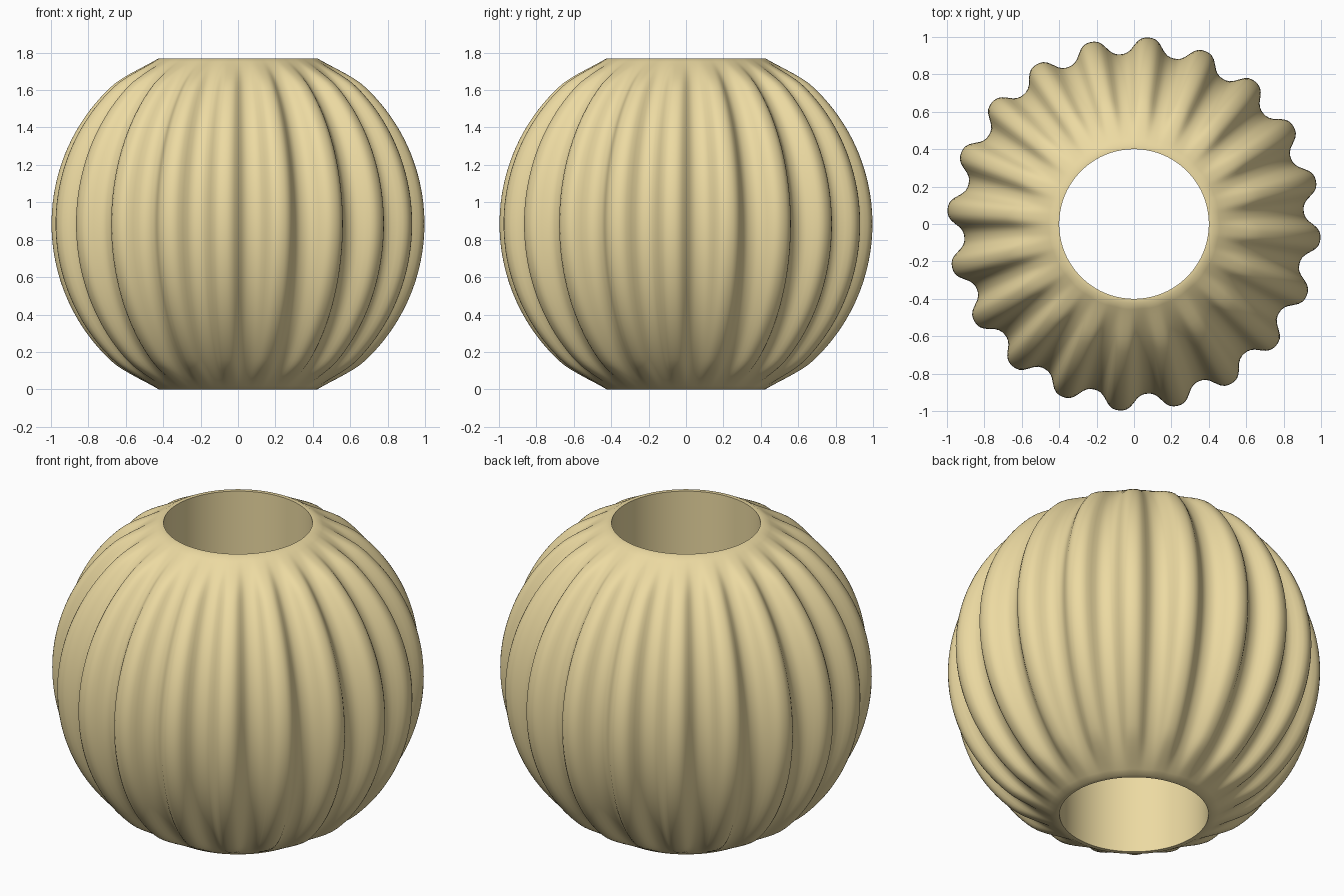
import bpy, bmesh, math

if "Cube" in bpy.data.objects:
    bpy.data.objects.remove(bpy.data.objects["Cube"])

LOBES, SEG, RINGS = 20, 320, 56
HALF, HOLE = 0.885, 0.40
LIMIT = math.asin(HALF)              # latitude where the sphere is cut flat


def lobe_wave(a):
    # rounded, slightly squared ribs: 1 on the crest, 0 in the groove
    return 0.5 + 0.5 * math.tanh(-1.2 * math.sin(LOBES * a)) / math.tanh(1.2)


def outer_radius(lat, a):
    # ribs fade out into a plain collar at both rims
    t = min(1.0, (LIMIT - abs(lat)) / 0.26)
    fade = t * t * (3 - 2 * t)
    return math.cos(lat) * (0.91 + 0.09 * fade * lobe_wave(a))


bm = bmesh.new()


def ring(radius, z):
    out = []
    for i in range(SEG):
        a = 2 * math.pi * i / SEG
        r = radius(a)
        out.append(bm.verts.new((r * math.cos(a), r * math.sin(a), z)))
    return out


# ribbed outside, bottom to top
rings = []
for j in range(RINGS + 1):
    lat = -LIMIT + 2 * LIMIT * j / RINGS
    rings.append(ring(lambda a: outer_radius(lat, a), HALF + math.sin(lat)))
# straight round bore, top to bottom
rings.append(ring(lambda a: HOLE, 2 * HALF))
rings.append(ring(lambda a: HOLE, 0))

for k, lower in enumerate(rings):
    upper = rings[(k + 1) % len(rings)]
    for i in range(SEG):
        n = (i + 1) % SEG
        bm.faces.new((lower[i], lower[n], upper[n], upper[i]))
bmesh.ops.recalc_face_normals(bm, faces=bm.faces)

mesh = bpy.data.meshes.new("ribbed_bead")
bm.to_mesh(mesh)
bm.free()
bead = bpy.data.objects.new("ribbed_bead", mesh)
bpy.context.collection.objects.link(bead)

mat = bpy.data.materials.new("cream")
mat.diffuse_color = (0.84, 0.70, 0.36, 1)
mat.use_nodes = True
mat.node_tree.nodes["Principled BSDF"].inputs["Base Color"].default_value = mat.diffuse_color
mesh.materials.append(mat)

bpy.context.view_layer.objects.active = bead
bead.select_set(True)
bpy.ops.object.shade_smooth_by_angle(angle=math.radians(40))
